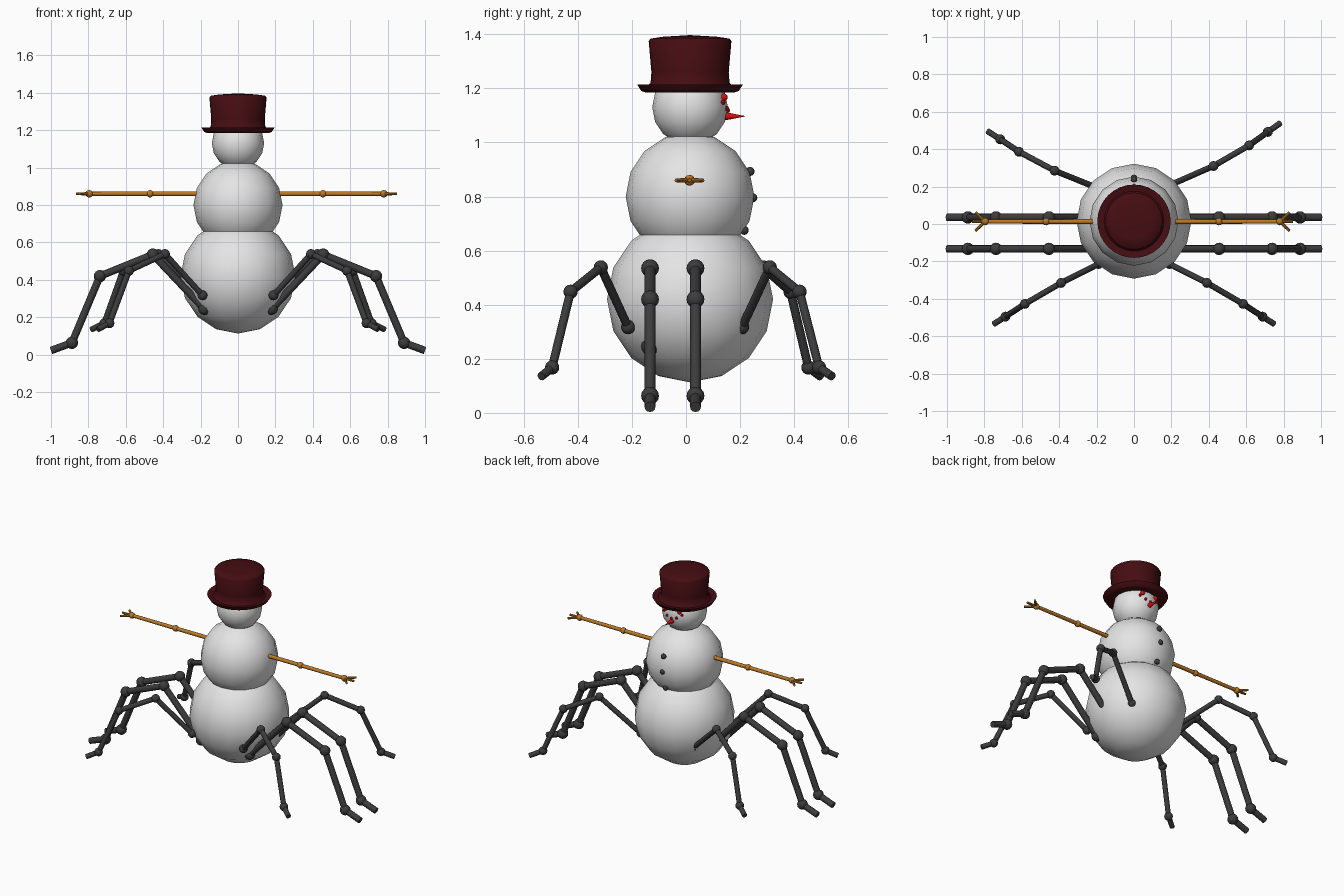
import bpy, bmesh, math
from mathutils import Vector

if "Cube" in bpy.data.objects:
    bpy.data.objects.remove(bpy.data.objects["Cube"], do_unlink=True)

CY = 0.015  # depth of the body axis


def material(name, color):
    m = bpy.data.materials.new(name)
    m.use_nodes = True
    m.diffuse_color = (*color, 1)
    bsdf = m.node_tree.nodes["Principled BSDF"]
    bsdf.inputs["Base Color"].default_value = (*color, 1)
    bsdf.inputs["Roughness"].default_value = 0.7
    return m


SNOW = material("snow white", (0.78, 0.78, 0.78))
COAL = material("coal grey", (0.045, 0.045, 0.048))
WOOD = material("stick brown", (0.5, 0.19, 0.02))
FELT = material("dark red felt", (0.06, 0.004, 0.006))
RED = material("bright red", (0.75, 0.004, 0.004))


def finish(name, bm, mat, angle=40):
    bmesh.ops.recalc_face_normals(bm, faces=bm.faces)
    mesh = bpy.data.meshes.new(name)
    bm.to_mesh(mesh)
    bm.free()
    mesh.materials.append(mat)
    ob = bpy.data.objects.new(name, mesh)
    bpy.context.collection.objects.link(ob)
    bpy.ops.object.select_all(action="DESELECT")
    ob.select_set(True)
    bpy.context.view_layer.objects.active = ob
    bpy.ops.object.shade_smooth_by_angle(angle=math.radians(angle))
    return ob


def add_ball(bm, center, r, seg=16):
    made = bmesh.ops.create_uvsphere(bm, u_segments=seg, v_segments=seg // 2, radius=r)
    bmesh.ops.translate(bm, verts=made["verts"], vec=Vector(center))


def add_rod(bm, a, b, r1, r2, seg=12):
    a, b = Vector(a), Vector(b)
    made = bmesh.ops.create_cone(bm, cap_ends=True, segments=seg, radius1=r1,
                                 radius2=r2, depth=(b - a).length)
    turn = (b - a).to_track_quat("Z", "Y").to_matrix()
    bmesh.ops.rotate(bm, verts=made["verts"], cent=(0, 0, 0), matrix=turn)
    bmesh.ops.translate(bm, verts=made["verts"], vec=(a + b) / 2)


def ball(name, center, r, mat, seg=16):
    bm = bmesh.new()
    add_ball(bm, center, r, seg)
    return finish(name, bm, mat)


# Snowballs
for name, z, r in (("lower_body", 0.42, 0.307), ("upper_body", 0.80, 0.238),
                   ("head", 1.13, 0.14)):
    ball(name, (0, CY, z), r, SNOW)

# Top hat, spun from a profile
profile = [(0, 1.19), (0.165, 1.185), (0.18, 1.19), (0.196, 1.215), (0.16, 1.208),
           (0.146, 1.22), (0.143, 1.26), (0.153, 1.375), (0.146, 1.384),
           (0.10, 1.391), (0, 1.397)]
bm = bmesh.new()
verts = [bm.verts.new((x, CY, z)) for x, z in profile]
edges = [bm.edges.new(pair) for pair in zip(verts, verts[1:])]
bmesh.ops.spin(bm, geom=verts + edges, cent=(0, CY, 0), axis=(0, 0, 1),
               angle=math.tau, steps=32, use_duplicate=False)
bmesh.ops.remove_doubles(bm, verts=bm.verts, dist=0.0005)
finish("top_hat", bm, FELT, 45)

# Nose, eyes, smile and buttons, all on the +y side
bm = bmesh.new()
add_rod(bm, (0, 0.13, 1.097), (0, 0.218, 1.097), 0.018, 0.001)
finish("nose", bm, RED)


def on_head(x, z):
    return (x, CY + math.sqrt(0.14 ** 2 - x * x - (z - 1.13) ** 2), z)


for side, s in (("left", 1), ("right", -1)):
    ball(side + "_eye", on_head(0.05 * s, 1.167), 0.014, RED, 12)
bm = bmesh.new()
for x in (-0.066, -0.035, 0, 0.035, 0.066):
    add_ball(bm, on_head(x, 1.118 + 7 * x * x), 0.009, 8)
finish("smile", bm, RED)
for i, (y, z) in enumerate(((0.237, 0.893), (0.247, 0.795), (0.215, 0.675))):
    ball(f"button_{i + 1}", (0, y, z), 0.017, COAL, 12)


# Stick arms with knots and three twig fingers
def arm(name, s, shift):
    def at(x, y=0.0):
        return (s * x + shift, CY - 0.002 + y, 0.86)
    bm = bmesh.new()
    add_rod(bm, at(0.18), at(0.79), 0.013, 0.011)
    for x in (0.462, 0.787):
        add_ball(bm, at(x), 0.02, 12)
    for tip_x, tip_y in ((0.858, 0), (0.84, 0.05), (0.84, -0.05)):
        add_rod(bm, at(0.787), at(tip_x, tip_y), 0.009, 0.007, 8)
    finish(name, bm, WOOD)


arm("left_arm", 1, -0.008)
arm("right_arm", -1, -0.008)


# Jointed legs: hip, knee, shin joint, ankle, toe
def leg(name, path, thick):
    bm = bmesh.new()
    for a, b in zip(path, path[1:]):
        add_rod(bm, a, b, thick, thick)
    for p in path[:-1]:
        add_ball(bm, p, thick * 1.65)
    finish(name, bm, COAL)


heights = (0.317, 0.538, 0.448, 0.168, 0.135)
front = ((0.19, -0.214), (0.39, -0.315), (0.583, -0.427), (0.687, -0.495), (0.75, -0.535))
rear = ((0.19, 0.207), (0.425, 0.31), (0.615, 0.42), (0.715, 0.492), (0.783, 0.54))
middle = ((0.18, 0.245), (0.455, 0.535), (0.738, 0.42), (0.888, 0.063), (1.0, 0.022))
for side, s in (("left", 1), ("right", -1)):
    squeeze = 1 if s > 0 else 0.92
    leg(side + "_front_leg", [(s * x, y, z) for (x, y), z in zip(front, heights)], 0.016)
    leg(side + "_rear_leg",
        [(s * x, y * squeeze, z) for (x, y), z in zip(rear, heights)], 0.016)
    for part, y in (("_middle_front_leg", -0.133), ("_middle_rear_leg", 0.035)):
        leg(side + part, [(s * x, y, z) for x, z in middle], 0.02)
